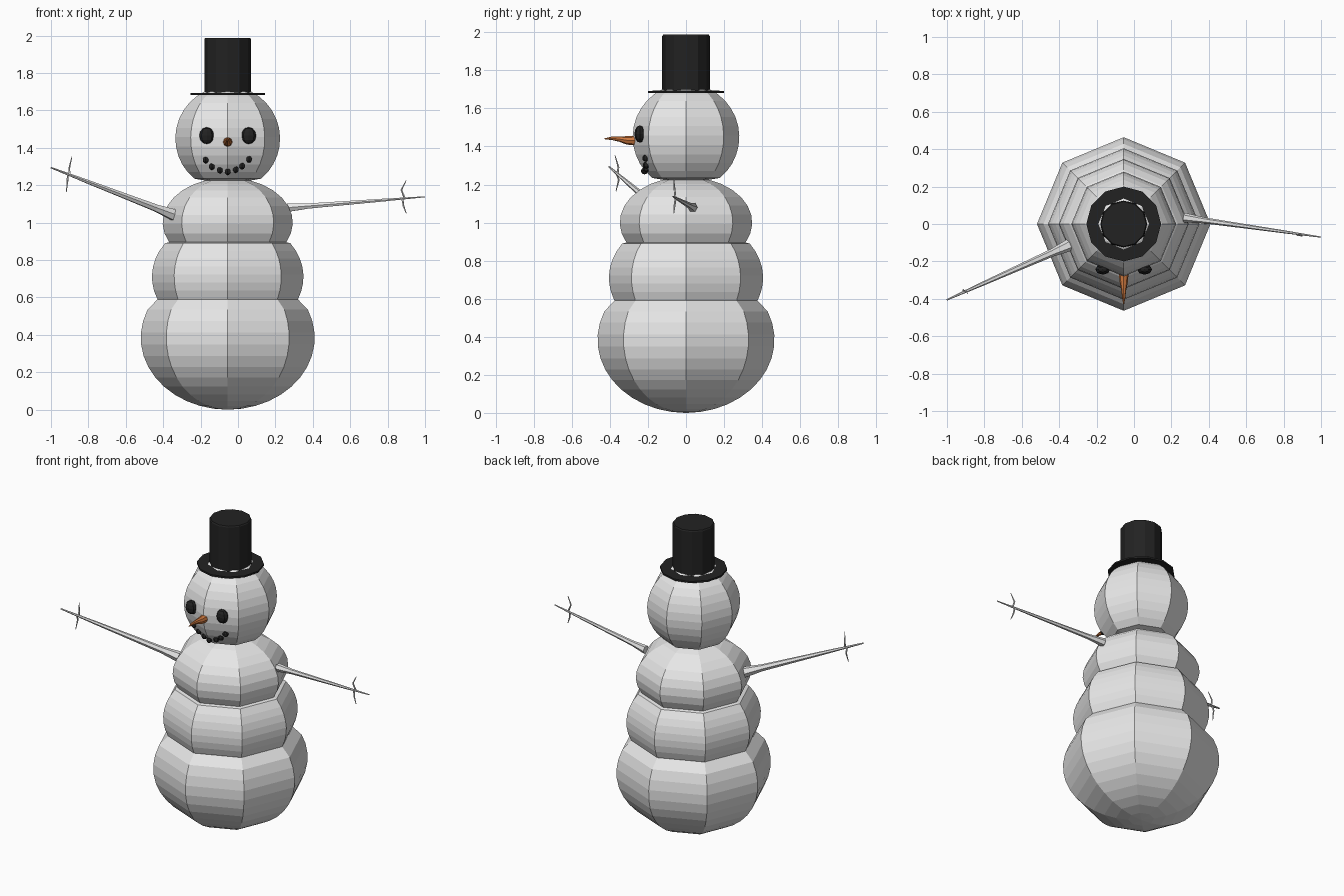
import bpy, bmesh, math
from mathutils import Vector

if "Cube" in bpy.data.objects:
    bpy.data.objects.remove(bpy.data.objects["Cube"])

CX = -0.055  # the body axis


def material(name, rgb):
    m = bpy.data.materials.new(name)
    m.diffuse_color = (*rgb, 1)
    m.use_nodes = True
    m.node_tree.nodes["Principled BSDF"].inputs["Base Color"].default_value = m.diffuse_color
    return m


SNOW = material("snow grey", (0.8, 0.8, 0.8))
BLACK = material("coal black", (0.016, 0.016, 0.016))
ORANGE = material("carrot orange", (0.62, 0.19, 0.05))


def finish(bm, name, mat):
    bmesh.ops.recalc_face_normals(bm, faces=bm.faces)
    me = bpy.data.meshes.new(name)
    bm.to_mesh(me)
    bm.free()
    me.materials.append(mat)
    ob = bpy.data.objects.new(name, me)
    bpy.context.collection.objects.link(ob)
    return ob


def skin(bm, rings):
    """Bridge a list of equal vertex rings and cap both ends."""
    n = len(rings[0])
    for a, b in zip(rings, rings[1:]):
        for i in range(n):
            j = (i + 1) % n
            bm.faces.new((a[i], a[j], b[j], b[i]))
    bm.faces.new(rings[0][::-1])
    bm.faces.new(rings[-1])


def lathe(name, profile, sides, mat):
    bm = bmesh.new()
    skin(bm, [[bm.verts.new((CX + r * math.cos(math.tau * i / sides),
                             r * math.sin(math.tau * i / sides), z))
               for i in range(sides)] for r, z in profile])
    return finish(bm, name, mat)


def tube(bm, path, sides):
    """Tapered tube along (x, y, z, radius) points."""
    pts = [Vector(p[:3]) for p in path]
    rings = []
    for k, p in enumerate(pts):
        d = (pts[min(k + 1, len(pts) - 1)] - pts[max(k - 1, 0)]).normalized()
        u = d.cross(Vector((0, 0, 1)) if abs(d.z) < 0.8 else Vector((0, 1, 0))).normalized()
        v = u.cross(d)
        rings.append([bm.verts.new(p + path[k][3] * (u * math.cos(math.tau * i / sides)
                                                     + v * math.sin(math.tau * i / sides)))
                      for i in range(sides)])
    skin(bm, rings)


def arc(zc, rx, rz, z0, z1, n):
    """Part of an ellipse profile between two heights."""
    a0, a1 = (math.asin(max(-1, min(1, (z - zc) / rz))) for z in (z0, z1))
    return [(max(0.005, rx * math.cos(a0 + (a1 - a0) * i / n)),
             zc + rz * math.sin(a0 + (a1 - a0) * i / n)) for i in range(n + 1)]


# Body: four stacked eight-sided snowballs
body = arc(0.385, 0.465, 0.385, 0.0, 0.59, 13)
body[-1] = (0.375, 0.59)
body += arc(0.71, 0.405, 0.32, 0.595, 0.885, 7)
body[-1] = (0.335, 0.89)
body += arc(1.0, 0.348, 0.24, 0.895, 1.225, 8)
body += arc(1.45, 0.28, 0.28, 1.235, 1.70, 11)
lathe("snow_body", body, 8, SNOW)

# Top hat: brim and crown
lathe("hat", [(0.2, 1.681), (0.2, 1.692), (0.127, 1.694), (0.125, 1.70), (0.125, 1.98),
              (0.12, 1.987)], 12, BLACK)


# Eyes and mouth: lumps of coal
def lump(name, x, y, z, size, seg, rings):
    bm = bmesh.new()
    bmesh.ops.create_uvsphere(bm, u_segments=seg, v_segments=rings, radius=1)
    bmesh.ops.scale(bm, vec=size, verts=bm.verts)
    bmesh.ops.translate(bm, vec=(x, y, z), verts=bm.verts)
    finish(bm, name, BLACK)


for side in (-1, 1):
    lump("eye", CX + side * 0.112, -0.243, 1.465, (0.04, 0.028, 0.045), 8, 6)

for i, (dx, z) in enumerate([(-0.118, 1.334), (-0.085, 1.299), (-0.042, 1.28), (0.0, 1.271),
                             (0.044, 1.283), (0.077, 1.302), (0.114, 1.338)]):
    r = math.sqrt(0.28 ** 2 - (1.45 - z) ** 2)
    lump(f"mouth_coal_{i}", CX + dx, -(r - 0.414 * abs(dx)) - 0.003, z, (0.018,) * 3, 6, 5)

# Carrot nose
bm = bmesh.new()
tube(bm, [(CX, -0.25, 1.43, 0.022), (CX, -0.275, 1.431, 0.025), (CX, -0.31, 1.432, 0.022),
          (CX, -0.35, 1.439, 0.014), (CX, -0.39, 1.443, 0.009), (CX, -0.427, 1.44, 0.003)], 8)
finish(bm, "nose", ORANGE)


# Stick arms, each with two small twigs
def arm(name, base, tip, r, twigs):
    bm = bmesh.new()
    a, b = Vector(base), Vector(tip)
    tube(bm, [(*a.lerp(b, t), r * k) for t, k in
              ((0, 1), (0.06, 0.85), (0.15, 0.62), (0.4, 0.48), (0.7, 0.33), (1, 0.12))], 6)
    for path in twigs:
        tube(bm, path, 5)
    finish(bm, name, SNOW)


arm("left_arm", (-0.34, -0.11, 1.04), (-1, -0.405, 1.294), 0.034,
    [[(-0.9, -0.36, 1.255, 0.006), (-0.902, -0.355, 1.29, 0.005), (-0.888, -0.373, 1.352, 0.002)],
     [(-0.91, -0.365, 1.26, 0.006), (-0.912, -0.353, 1.225, 0.005), (-0.918, -0.368, 1.165, 0.002)]])
arm("right_arm", (0.265, 0.035, 1.08), (1, -0.07, 1.138), 0.026,
    [[(0.892, -0.056, 1.13, 0.006), (0.874, -0.06, 1.175, 0.005), (0.9, -0.064, 1.226, 0.002)],
     [(0.878, -0.054, 1.13, 0.006), (0.884, -0.06, 1.09, 0.005), (0.9, -0.064, 1.048, 0.002)]])
